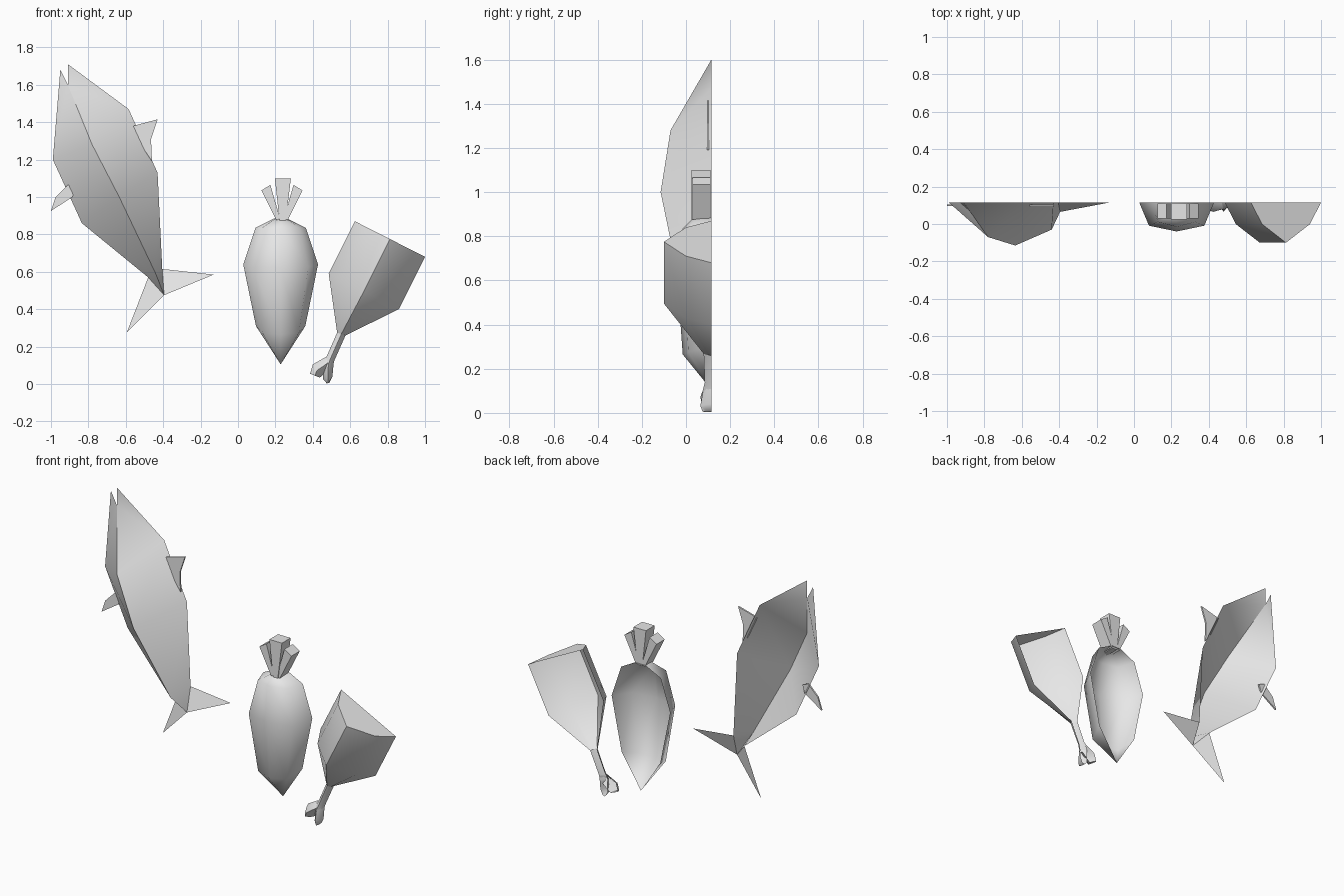
import bpy, bmesh, math

cube = bpy.data.objects.get("Cube")
if cube:
    bpy.data.objects.remove(cube, do_unlink=True)

BACK = 0.115  # plane of the open back

mat = bpy.data.materials.new("light_grey")
mat.use_nodes = True
mat.diffuse_color = (0.8, 0.8, 0.8, 1)
mat.node_tree.nodes["Principled BSDF"].inputs["Base Color"].default_value = (0.8, 0.8, 0.8, 1)


def finish(name, bm, angle=60, shell=True):
    """Weld, orient outward, shade and link one part."""
    bmesh.ops.remove_doubles(bm, verts=bm.verts, dist=0.0005)
    bmesh.ops.recalc_face_normals(bm, faces=bm.faces)
    # open shells face the front
    if shell and sum(f.normal.y * f.calc_area() for f in bm.faces) > 0:
        bmesh.ops.reverse_faces(bm, faces=bm.faces)
    me = bpy.data.meshes.new(name)
    bm.to_mesh(me)
    bm.free()
    me.materials.append(mat)
    ob = bpy.data.objects.new(name, me)
    bpy.context.collection.objects.link(ob)
    bpy.ops.object.select_all(action='DESELECT')
    ob.select_set(True)
    bpy.context.view_layer.objects.active = ob
    bpy.ops.object.shade_smooth_by_angle(angle=math.radians(angle))
    return ob


def half_ring(a, b, depth, side=0.54, t=0.16, sag=0.0):
    """Five-point half section from rim point a to rim point b, bulging forward."""
    pts = []
    for u, d in ((0, 0), (t, side), (0.5, 1), (1 - t, side), (1, 0)):
        pts.append((a[0] + (b[0] - a[0]) * u, BACK - depth * d,
                    a[1] + (b[1] - a[1]) * u - sag * d))
    return pts


def loft(name, rings, cap_start=False, cap_end=False):
    bm = bmesh.new()
    rows = [[bm.verts.new(p) for p in r] for r in rings]
    for r, s in zip(rows, rows[1:]):
        for i in range(len(r) - 1):
            bm.faces.new((r[i], r[i + 1], s[i + 1], s[i]))
    if cap_start:
        bm.faces.new(rows[0])
    if cap_end:
        bm.faces.new(rows[-1])
    return finish(name, bm)


def plate(name, outline, y0, y1):
    """Flat outline in x, z extruded through y."""
    bm = bmesh.new()
    f = bm.faces.new([bm.verts.new((x, y0, z)) for x, z in outline])
    r = bmesh.ops.extrude_face_region(bm, geom=[f])
    for v in r["geom"]:
        if isinstance(v, bmesh.types.BMVert):
            v.co.y = y1
    return finish(name, bm, 20, False)


# Fish body and tail: rim points on the back plane, ridge points in front
P = {
    "mouth": (-0.91, BACK, 1.60), "lip_up": (-0.91, BACK, 1.71), "lip_low": (-0.95, BACK, 1.68),
    "belly1": (-0.99, BACK, 1.20), "ridge1": (-0.78, -0.07, 1.28), "back1": (-0.585, BACK, 1.47),
    "belly2": (-0.835, BACK, 0.86), "ridge2": (-0.635, -0.115, 1.0), "back2": (-0.43, BACK, 1.13),
    "belly3": (-0.48, BACK, 0.57), "ridge3": (-0.44, -0.03, 0.59), "back3": (-0.405, BACK, 0.615),
    "fork": (-0.395, 0.065, 0.475), "tail_up": (-0.13, BACK, 0.585), "tail_low": (-0.595, BACK, 0.275),
}
bm = bmesh.new()
V = {k: bm.verts.new(p) for k, p in P.items()}
faces = ["mouth lip_up back1", "mouth back1 ridge1", "mouth ridge1 belly1", "mouth belly1 lip_low",
         "belly3 ridge3 fork", "ridge3 back3 fork", "back3 tail_up fork", "belly3 fork tail_low"]
for i in (1, 2):
    for side in ("belly", "back"):
        faces.append(f"{side}{i} ridge{i} ridge{i+1} {side}{i+1}")
for f in faces:
    bm.faces.new([V[k] for k in f.split()])
finish("fish_body", bm)

# Fish fins
plate("fish_dorsal_fin", [(-0.56, 1.38), (-0.43, 1.415), (-0.465, 1.31), (-0.46, 1.19), (-0.50, 1.25)],
      0.095, 0.105)
plate("fish_belly_fin", [(-0.91, 1.065), (-0.975, 1.0), (-1.0, 0.925), (-0.885, 1.0), (-0.87, 1.05)],
      0.095, 0.105)

# Root vegetable: half rings from crown to tip
CX = 0.228
levels = [(0.885, 0.035, 0.08, 0), (0.835, 0.135, 0.13, 0), (0.64, 0.20, 0.155, 0.02),
          (0.31, 0.132, 0.13, 0.045), (0.105, 0.0, 0.0, 0)]
loft("root_body", [half_ring((CX - w, z), (CX + w, z), d, 0.8, 0.13, s) for z, w, d, s in levels],
     cap_start=True)

# Leaf stalks
plate("root_stalk_middle", [(0.197, 1.10), (0.283, 1.10), (0.255, 0.875), (0.222, 0.875)], 0.025, 0.11)
for side, s in (("right", -1), ("left", 1)):
    plate(f"root_stalk_{side}", [(0.235 + s * x, z) for x, z in
                                 ((0.062, 1.065), (0.11, 1.035), (0.03, 0.875), (0.01, 0.885))],
          0.03, 0.11)

# Drumstick meat
loft("drumstick_meat", [half_ring((0.625, 0.87), (1.0, 0.68), 0.215),
                        half_ring((0.485, 0.59), (0.86, 0.40), 0.215),
                        half_ring((0.53, 0.275), (0.575, 0.26), 0.035)], cap_start=True)

# Drumstick bone and its two knuckles
loft("drumstick_bone", [half_ring((0.53, 0.275), (0.575, 0.26), 0.035),
                        half_ring((0.475, 0.15), (0.515, 0.125), 0.03),
                        half_ring((0.455, 0.11), (0.505, 0.085), 0.04)])
loft("bone_knuckle_right", [half_ring((0.47, 0.145), (0.49, 0.08), 0.035),
                            half_ring((0.40, 0.105), (0.445, 0.04), 0.05),
                            half_ring((0.385, 0.055), (0.435, 0.035), 0.045)], cap_end=True)
loft("bone_knuckle_left", [half_ring((0.455, 0.11), (0.512, 0.12), 0.035),
                           half_ring((0.455, 0.025), (0.505, 0.04), 0.05),
                           half_ring((0.475, 0.003), (0.49, 0.008), 0.04)], cap_end=True)
